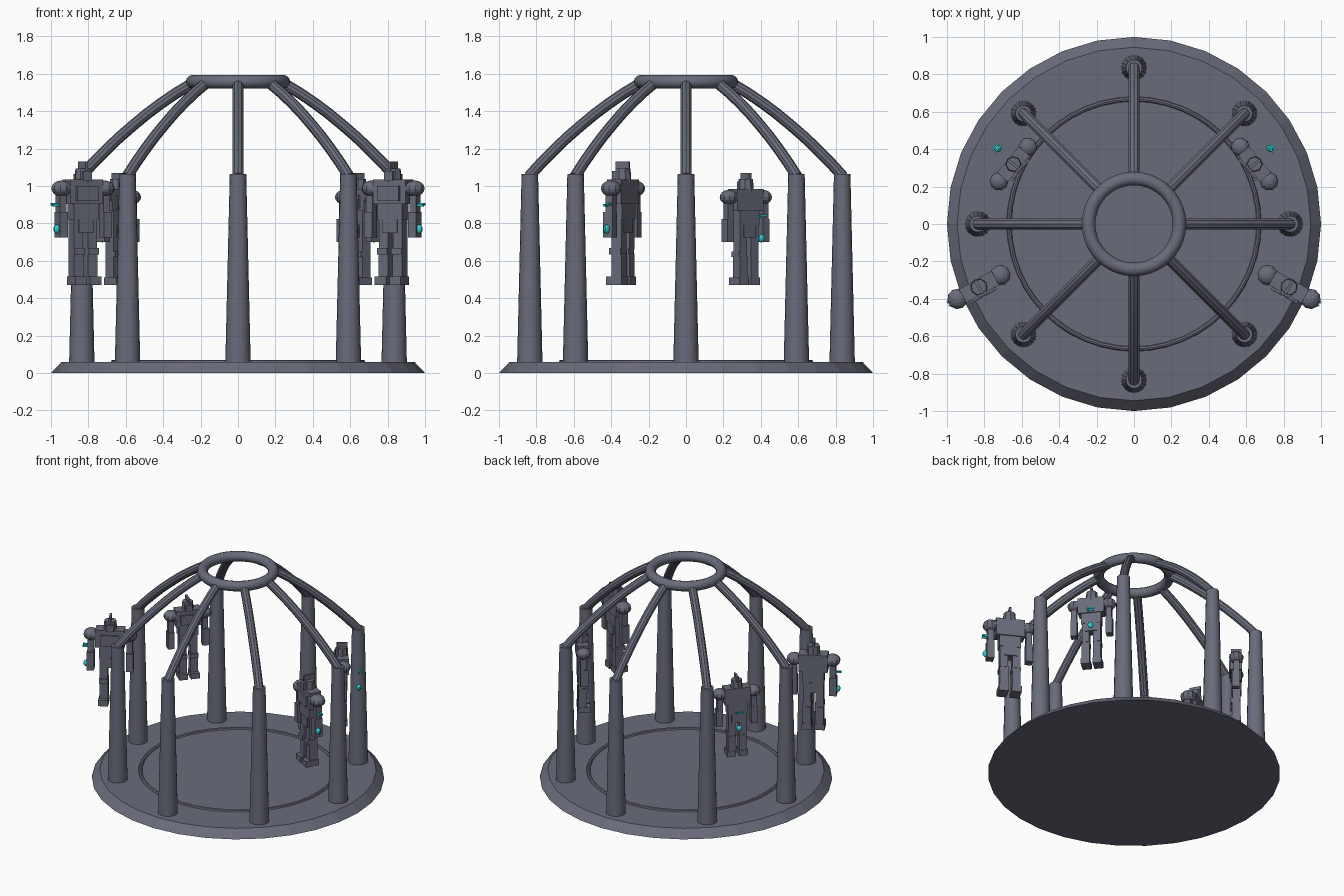
import bpy, bmesh, math
from mathutils import Matrix, Vector

if "Cube" in bpy.data.objects:
    bpy.data.objects.remove(bpy.data.objects["Cube"])


def material(name, rgb):
    m = bpy.data.materials.new(name)
    m.diffuse_color = (*rgb, 1)
    m.use_nodes = True
    m.node_tree.nodes["Principled BSDF"].inputs["Base Color"].default_value = m.diffuse_color
    return m


GREY = material("slate_grey", (0.141, 0.150, 0.195))
CYAN = material("cyan", (0.03, 0.60, 0.64))


def finish(name, bm, mat, smooth=True):
    me = bpy.data.meshes.new(name)
    bm.normal_update()
    bm.to_mesh(me)
    bm.free()
    me.materials.append(mat)
    ob = bpy.data.objects.new(name, me)
    bpy.context.collection.objects.link(ob)
    if smooth:
        bpy.ops.object.select_all(action='DESELECT')
        ob.select_set(True)
        bpy.context.view_layer.objects.active = ob
        bpy.ops.object.shade_smooth_by_angle(angle=math.radians(35))
    return ob


def add_cone(bm, r1, r2, z0, z1, sides, mat=Matrix()):
    bmesh.ops.create_cone(bm, cap_ends=True, segments=sides, radius1=r1, radius2=r2, depth=z1 - z0,
                          matrix=mat @ Matrix.Translation((0, 0, (z0 + z1) / 2)))


def add_box(bm, x, y, z0, z1, w, d):
    bmesh.ops.create_cube(bm, size=1, matrix=Matrix.Translation((x, y, (z0 + z1) / 2))
                          @ Matrix.Diagonal((w, d, z1 - z0, 1)))


def add_ball(bm, loc, size, u=10, v=8):
    bmesh.ops.create_uvsphere(bm, u_segments=u, v_segments=v, radius=1,
                              matrix=Matrix.Translation(loc) @ Matrix.Diagonal((*size, 1)))


def torus(name, major, minor, z, n, m):
    bm = bmesh.new()
    rings = []
    for i in range(n):
        a = 2 * math.pi * i / n
        rings.append([])
        for j in range(m):
            b = 2 * math.pi * j / m
            r = major + minor * math.cos(b)
            rings[-1].append(bm.verts.new((r * math.cos(a), r * math.sin(a), z + minor * math.sin(b))))
    for i in range(n):
        p, q = rings[i], rings[(i + 1) % n]
        for j in range(m):
            k = (j + 1) % m
            bm.faces.new((p[j], q[j], q[k], p[k]))
    return finish(name, bm, GREY)


# Round platform with a sloped rim, floor ring and crown ring
bm = bmesh.new()
add_cone(bm, 1.0, 0.945, 0, 0.058, 32)
finish("platform", bm, GREY, False)
torus("floor_ring", 0.668, 0.013, 0.058, 48, 8)
torus("crown_ring", 0.243, 0.036, 1.558, 40, 12)

# Curved rib: tube swept along a bent path from pillar top to crown ring
RIB = [(0.84, 1.05), (0.775, 1.122), (0.705, 1.193), (0.635, 1.26), (0.56, 1.325),
       (0.485, 1.387), (0.41, 1.443), (0.33, 1.497), (0.25, 1.545)]


def rib(name, angle):
    bm = bmesh.new()
    loops = []
    for i, (r, z) in enumerate(RIB):
        a, b = RIB[max(i - 1, 0)], RIB[min(i + 1, len(RIB) - 1)]
        t = Vector((b[0] - a[0], 0, b[1] - a[1])).normalized()
        up = Vector((-t.z, 0, t.x))
        loops.append([bm.verts.new(Vector((r, 0, z)) + 0.03 * (math.cos(c) * up + math.sin(c) * Vector((0, 1, 0))))
                      for c in (2 * math.pi * k / 10 for k in range(10))])
    for p, q in zip(loops, loops[1:]):
        for k in range(10):
            bm.faces.new((p[k], p[(k + 1) % 10], q[(k + 1) % 10], q[k]))
    bm.faces.new(loops[0])
    bm.faces.new(loops[-1])
    bmesh.ops.recalc_face_normals(bm, faces=bm.faces[:])
    bmesh.ops.rotate(bm, verts=bm.verts[:], matrix=Matrix.Rotation(angle, 3, 'Z'))
    finish(name, bm, GREY)


# Eight tapered pillars, each with a rib
for i in range(8):
    ang = i * math.pi / 4
    bm = bmesh.new()
    add_cone(bm, 0.068, 0.044, 0.05, 1.065, 16,
             Matrix.Translation((0.835 * math.cos(ang), 0.835 * math.sin(ang), 0)))
    finish(f"pillar_{i}", bm, GREY)
    rib(f"rib_{i}", ang)


# Robot figure, facing -y, hung above the platform
def robot(tag, side, x, y, turn, scale, light_xy, light_z):
    place = (Matrix.Translation((side * x, y, 0.47)) @ Matrix.Rotation(side * turn, 4, 'Z')
             @ Matrix.Scale(scale, 4) @ Matrix.Translation((0, 0, -0.47)))

    def part(name, bm, mat=GREY, smooth=False):
        bm.transform(place)
        finish(f"{tag}_{name}", bm, mat, smooth)

    # head: helmet, face block and thin crest
    bm = bmesh.new()
    add_cone(bm, 0.047, 0.042, 1.02, 1.095, 8)
    add_box(bm, 0, -0.03, 1.03, 1.08, 0.05, 0.045)
    add_box(bm, 0, 0, 1.06, 1.13, 0.016, 0.08)
    part("head", bm)
    # torso: chest, belly and pelvis
    bm = bmesh.new()
    add_box(bm, 0, 0, 0.905, 1.035, 0.20, 0.085)
    add_box(bm, 0, -0.045, 0.92, 1.0, 0.13, 0.02)
    add_box(bm, 0, 0, 0.82, 0.91, 0.15, 0.07)
    add_box(bm, 0, 0, 0.75, 0.825, 0.09, 0.075)
    part("torso", bm)
    for s, word in ((-1, "left"), (1, "right")):
        # shoulder ball
        bm = bmesh.new()
        add_ball(bm, (s * 0.131, 0, 0.987), (0.055, 0.055, 0.043))
        part(word + "_shoulder", bm)
        # arm: upper arm and forearm
        bm = bmesh.new()
        add_box(bm, s * 0.133, 0, 0.85, 0.97, 0.042, 0.045)
        add_box(bm, s * 0.135, -0.005, 0.725, 0.86, 0.05, 0.058)
        part(word + "_arm", bm)
        # leg: thigh, knee, shin and foot
        bm = bmesh.new()
        add_box(bm, s * 0.043, 0, 0.66, 0.82, 0.055, 0.06)
        add_box(bm, s * 0.043, -0.008, 0.635, 0.668, 0.062, 0.07)
        add_box(bm, s * 0.043, 0, 0.50, 0.64, 0.058, 0.062)
        add_box(bm, s * 0.045, -0.012, 0.47, 0.515, 0.068, 0.095)
        part(word + "_leg", bm)
    # cyan lights: twin bars with a round lamp below
    lx, ly = side * light_xy[0], light_xy[1]
    bm = bmesh.new()
    for dy, dz in ((-0.01, -0.003), (0.01, 0.003)):
        add_box(bm, lx, ly + dy, light_z[0] + dz - 0.006, light_z[0] + dz + 0.006, 0.055, 0.01)
    part("light_bars", bm, CYAN)
    bm = bmesh.new()
    add_ball(bm, (lx, ly - 0.01, light_z[1]), (0.022, 0.018, 0.024))
    part("lamp", bm, CYAN, True)


# Two front robots and two smaller back robots, mirrored left to right
for side, word in ((1, "right"), (-1, "left")):
    robot(f"front_{word}_robot", side, 0.829, -0.337, math.radians(-29), 1.0, (0.163, 0.0), (0.90, 0.77))
    robot(f"back_{word}_robot", side, 0.645, 0.32, math.radians(-50), 0.91, (-0.012, 0.137), (0.877, 0.745))
